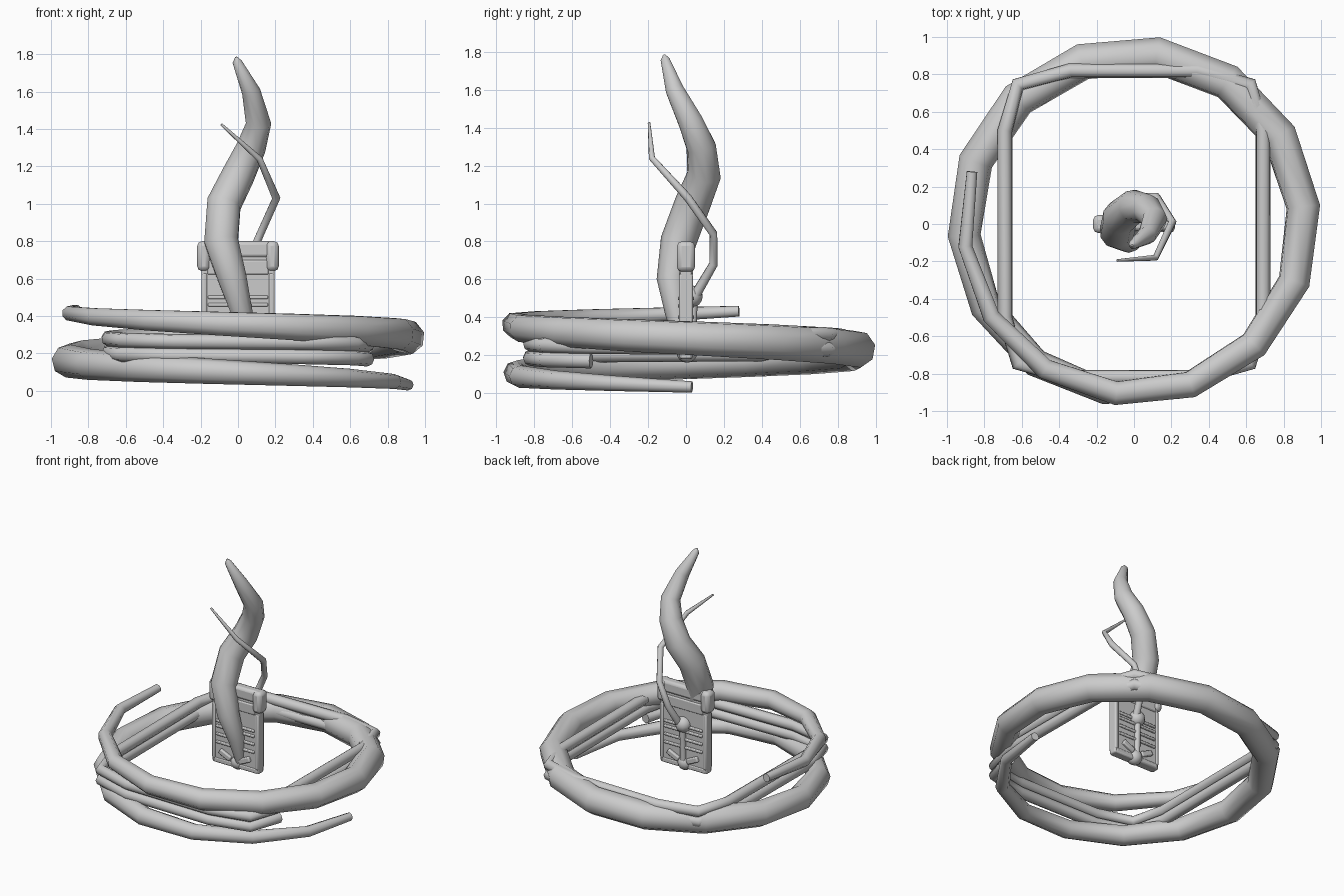
import bpy
from math import sin, cos, pi, radians

cube = bpy.data.objects.get("Cube")
if cube:
    bpy.data.objects.remove(cube, do_unlink=True)

grey = bpy.data.materials.new("plain grey")
grey.use_nodes = True
GREY = (0.6, 0.6, 0.6, 1)
grey.diffuse_color = GREY
grey.node_tree.nodes["Principled BSDF"].inputs["Base Color"].default_value = GREY


def finish(obj, name, angle):
    obj.name = name
    obj.data.materials.clear()
    obj.data.materials.append(grey)
    bpy.ops.object.select_all(action='DESELECT')
    obj.select_set(True)
    bpy.context.view_layer.objects.active = obj
    bpy.ops.object.shade_smooth_by_angle(angle=radians(angle))
    return obj


def tube(name, points, res=2):
    """Tapered tube through (x, y, z, radius) points."""
    curve = bpy.data.curves.new(name, 'CURVE')
    curve.dimensions = '3D'
    curve.bevel_depth = 1
    curve.bevel_resolution = res
    curve.use_fill_caps = True
    line = curve.splines.new('POLY')
    line.points.add(len(points) - 1)
    for p, (x, y, z, r) in zip(line.points, points):
        p.co = (x, y, z, 1)
        p.radius = r
    obj = bpy.data.objects.new(name, curve)
    bpy.context.collection.objects.link(obj)
    bpy.ops.object.select_all(action='DESELECT')
    obj.select_set(True)
    bpy.context.view_layer.objects.active = obj
    bpy.ops.object.convert(target='MESH')
    return finish(bpy.context.object, name, 60)


def box(name, centre, size, bevel=0.01, tilt=0):
    bpy.ops.mesh.primitive_cube_add(size=1, location=centre)
    obj = bpy.context.object
    obj.scale = size
    bpy.ops.object.transform_apply(location=False, rotation=False, scale=True)
    obj.rotation_euler.y = radians(tilt)
    mod = obj.modifiers.new("rounded edges", 'BEVEL')
    mod.width = bevel
    mod.segments = 2
    return finish(obj, name, 40)


def ball(name, centre, r):
    bpy.ops.mesh.primitive_uv_sphere_add(segments=12, ring_count=8, radius=r, location=centre)
    return finish(bpy.context.object, name, 60)


# Large coil, thickest half way along
STEPS = 22
coil = []
for k in range(STEPS + 1):
    a = radians(2 - 25.45 * k)
    t = k / STEPS
    coil.append((0.91 * cos(a), 0.91 * sin(a), 0.032 + 0.4 * t, 0.03 + 0.07 * sin(pi * t)))
tube("large_coil", coil)

# Inner coil: two turns of a square with cut corners
corner = [(0.69, 0.5), (0.62, 0.745), (0.34, 0.82)]
turn = []
for sx, sy in ((1, -1), (-1, -1), (-1, 1), (1, 1)):
    pts = corner if sx * sy < 0 else corner[::-1]
    turn += [(sx * x, sy * y) for x, y in pts]
inner = [(x, y, 0.17 + 0.0063 * i, 0.04) for i, (x, y) in enumerate(turn * 2)]
inner.append((turn[0][0], turn[0][1], 0.32, 0.04))
tube("inner_coil", inner)

# Twisting horn and thin tendril
tube("horn", [
    (0.03, -0.01, 0.23, 0.035), (0.02, -0.05, 0.42, 0.06), (-0.03, -0.075, 0.6, 0.08),
    (-0.09, -0.04, 0.8, 0.095), (-0.075, 0.035, 1.0, 0.095), (0.0, 0.095, 1.15, 0.09),
    (0.07, 0.08, 1.3, 0.08), (0.11, 0.025, 1.43, 0.068), (0.07, -0.06, 1.6, 0.05),
    (-0.005, -0.11, 1.76, 0.025), (-0.01, -0.115, 1.785, 0.006)], 3)
tube("tendril", [
    (0.02, 0.04, 0.5, 0.028), (0.05, 0.145, 0.68, 0.024), (0.12, 0.145, 0.84, 0.022),
    (0.205, 0.01, 1.03, 0.022), (0.115, -0.18, 1.24, 0.017), (-0.09, -0.195, 1.425, 0.007)])

# Upright plate with cap and trim
box("plate", (0, 0, 0.45), (0.39, 0.06, 0.54))
box("plate_cap", (0, 0, 0.755), (0.4, 0.075, 0.09), 0.02)
box("plate_panel", (0, 0, 0.66), (0.33, 0.076, 0.08))
box("plate_foot", (0, 0, 0.2), (0.37, 0.068, 0.04))
for side, s in (("left", 1), ("right", -1)):
    box(side + "_cap_bracket", (s * 0.183, 0, 0.72), (0.07, 0.095, 0.16), 0.025)
    box(side + "_edge_rail", (s * 0.18, 0, 0.42), (0.03, 0.072, 0.42))
    box(side + "_base_wedge", (s * 0.08, 0, 0.26), (0.1, 0.1, 0.04), 0.008, s * -25)
for i, z in enumerate((0.34, 0.4, 0.46, 0.5)):
    box(f"slat_{i + 1}", (0, 0, z), (0.32, 0.085, 0.02), 0.006)

# Two balls joined by a rod
ball("lower_ball", (0, 0.005, 0.215), 0.055)
ball("upper_ball", (0, 0.03, 0.51), 0.058)
tube("ball_rod", [(0, 0.03, 0.22, 0.022), (0, 0.04, 0.51, 0.022)])
